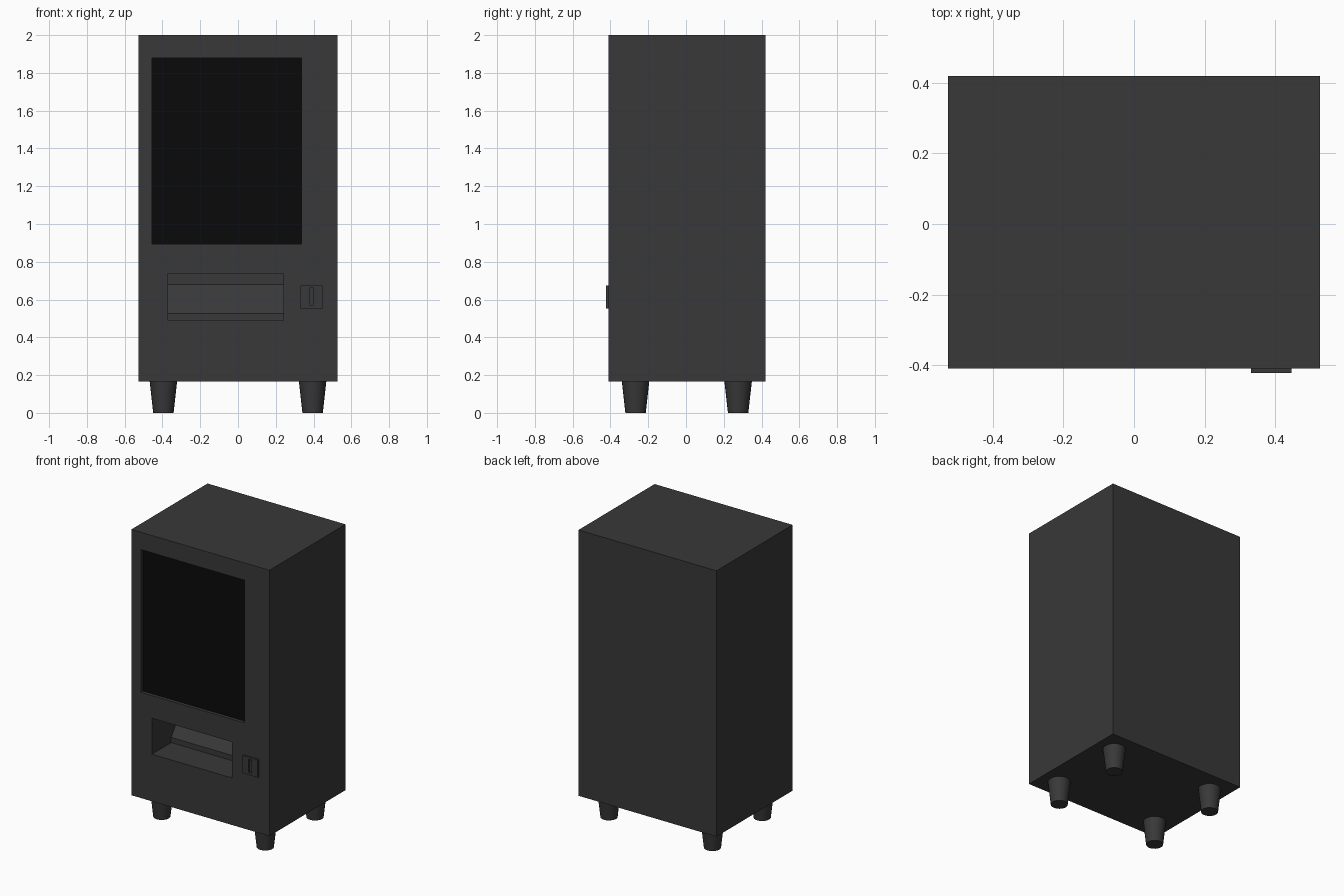
import bpy, bmesh, math

if "Cube" in bpy.data.objects:
    bpy.data.objects.remove(bpy.data.objects["Cube"])

FRONT = -0.41


def material(name, rgb):
    m = bpy.data.materials.new(name)
    m.diffuse_color = (*rgb, 1)
    m.use_nodes = True
    m.node_tree.nodes["Principled BSDF"].inputs["Base Color"].default_value = m.diffuse_color
    return m


GREY = material("dark_grey", (0.04, 0.04, 0.04))
BLACK = material("black_glass", (0.003, 0.003, 0.003))


def make(name, bm, mat):
    bmesh.ops.recalc_face_normals(bm, faces=bm.faces)
    me = bpy.data.meshes.new(name)
    bm.to_mesh(me)
    bm.free()
    me.materials.append(mat)
    ob = bpy.data.objects.new(name, me)
    bpy.context.collection.objects.link(ob)
    return ob


def box(name, x0, x1, y0, y1, z0, z1, mat=GREY):
    bm = bmesh.new()
    bmesh.ops.create_cube(bm, size=1)
    for v in bm.verts:
        v.co = (x1 if v.co.x > 0 else x0, y1 if v.co.y > 0 else y0, z1 if v.co.z > 0 else z0)
    return make(name, bm, mat)


def prism(name, x0, x1, profile):
    """Extrude a (y, z) outline along x."""
    bm = bmesh.new()
    face = bm.faces.new([bm.verts.new((x0, y, z)) for y, z in profile])
    ext = bmesh.ops.extrude_face_region(bm, geom=[face])
    for v in ext["geom"]:
        if isinstance(v, bmesh.types.BMVert):
            v.co.x = x1
    return make(name, bm, GREY)


def cut(target, cutter):
    cutter.hide_render = True
    cutter.hide_set(True)
    mod = target.modifiers.new(cutter.name, 'BOOLEAN')
    mod.operation = 'DIFFERENCE'
    mod.solver = 'EXACT'
    mod.object = cutter


# Cabinet with window recess and a sloped delivery chute
cabinet = box("cabinet", -0.527, 0.527, FRONT, 0.42, 0.165, 2.0)
cut(cabinet, box("window_cutter", -0.455, 0.337, FRONT - 0.1, FRONT + 0.03, 0.895, 1.88))
cut(cabinet, prism("chute_cutter", -0.37, 0.24, [
    (FRONT - 0.1, 0.49), (FRONT + 0.21, 0.49), (FRONT + 0.21, 0.526),
    (FRONT + 0.32, 0.68), (FRONT + 0.32, 0.738), (FRONT - 0.1, 0.738)]))

# Display window
box("window_glass", -0.455, 0.337, FRONT + 0.022, FRONT + 0.03, 0.895, 1.88, BLACK)

# Coin panel with slot
panel = box("coin_panel", 0.332, 0.447, FRONT - 0.013, FRONT + 0.005, 0.552, 0.674)
cut(panel, box("slot_cutter", 0.378, 0.4, FRONT - 0.1, FRONT - 0.002, 0.57, 0.66))
box("coin_slot_lip", 0.383, 0.389, FRONT - 0.006, FRONT, 0.578, 0.652)

# Tapered round feet
for sx, xn in ((-1, "left"), (1, "right")):
    for y, yn in ((-0.267, "front"), (0.276, "back")):
        bm = bmesh.new()
        bmesh.ops.create_cone(bm, cap_ends=True, segments=24, radius1=0.054,
                              radius2=0.073, depth=0.17)
        bmesh.ops.translate(bm, verts=bm.verts, vec=(sx * 0.395, y, 0.085))
        foot = make(f"{yn}_{xn}_foot", bm, GREY)
        bpy.ops.object.select_all(action='DESELECT')
        foot.select_set(True)
        bpy.context.view_layer.objects.active = foot
        bpy.ops.object.shade_smooth_by_angle(angle=math.radians(40))
